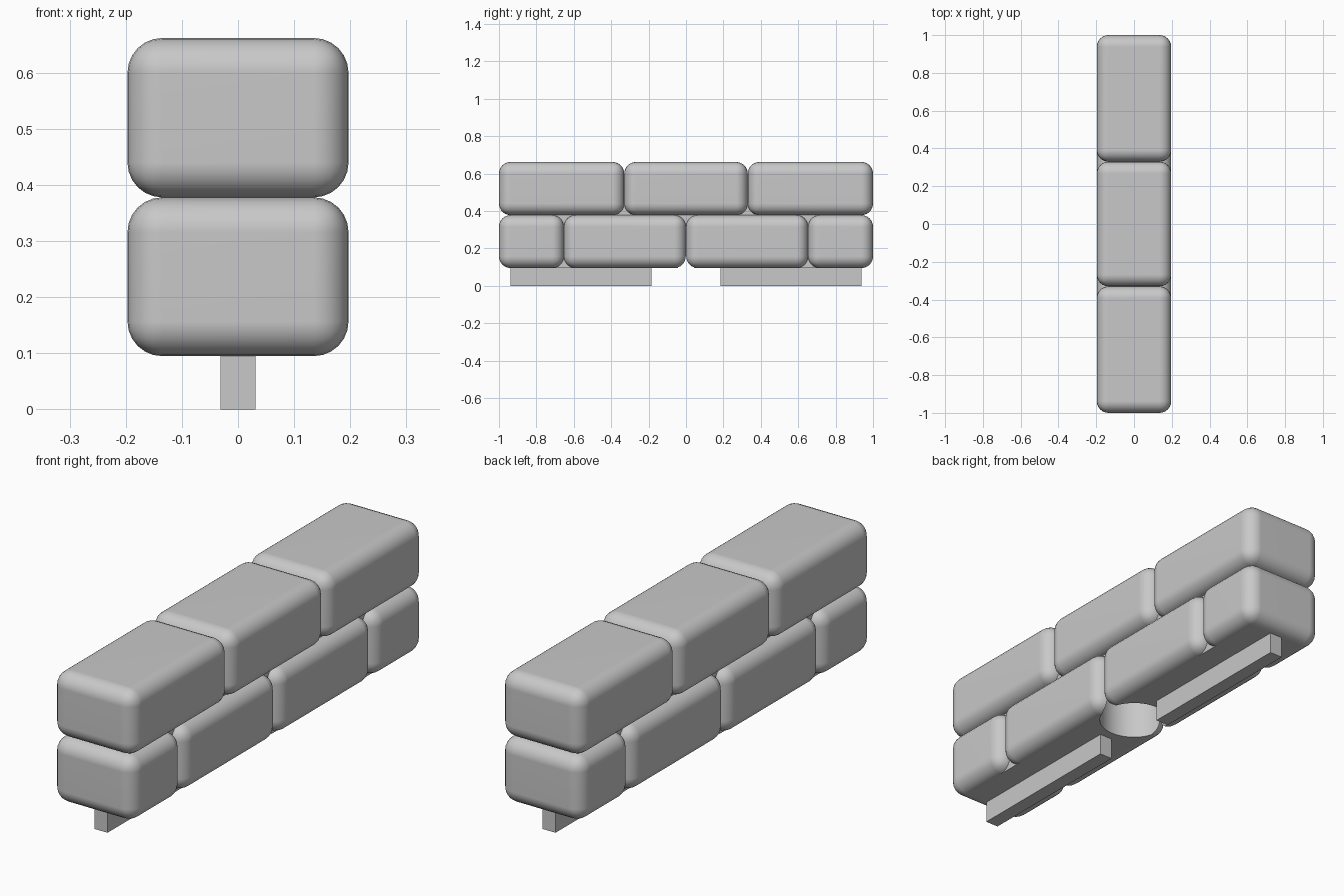
import bpy
import bmesh
from mathutils import Matrix, Vector

default = bpy.data.objects.get("Cube")
if default:
    bpy.data.objects.remove(default, do_unlink=True)

# One stone colour for everything
stone = bpy.data.materials.new("stone_grey")
stone.use_nodes = True
GREY = (0.58, 0.58, 0.58, 1)
stone.diffuse_color = GREY
stone.node_tree.nodes["Principled BSDF"].inputs["Base Color"].default_value = GREY

HALF_W = 0.197
BASE, MID, TOP = 0.095, 0.378, 0.662
ROUND = 0.062
HOLE_R, HOLE_TOP = 0.145, 0.30


def add_object(name, bm):
    mesh = bpy.data.meshes.new(name)
    bm.to_mesh(mesh)
    bm.free()
    mesh.materials.append(stone)
    obj = bpy.data.objects.new(name, mesh)
    bpy.context.collection.objects.link(obj)
    return obj


def box(name, half_w, y0, y1, z0, z1, radius=0):
    bm = bmesh.new()
    bmesh.ops.create_cube(bm, size=1)
    bmesh.ops.scale(bm, vec=Vector((half_w * 2, y1 - y0, z1 - z0)), verts=bm.verts)
    bmesh.ops.translate(bm, vec=Vector((0, (y0 + y1) / 2, (z0 + z1) / 2)), verts=bm.verts)
    if radius:
        bmesh.ops.bevel(bm, geom=bm.edges[:], offset=radius, segments=6,
                        profile=0.5, affect='EDGES', clamp_overlap=True)
    return add_object(name, bm)


def apply_modifiers(obj):
    bpy.ops.object.select_all(action='DESELECT')
    obj.select_set(True)
    bpy.context.view_layer.objects.active = obj
    for mod in list(obj.modifiers):
        bpy.ops.object.modifier_apply(modifier=mod.name)


# Two staggered courses of rounded bricks
courses = {
    "upper_brick": ((-1, -0.33, 0.33, 1), MID, TOP),
    "lower_brick": ((-1, -0.653, 0, 0.653, 1), BASE, MID),
}
bricks = []
for name, (joints, z0, z1) in courses.items():
    for i, (y0, y1) in enumerate(zip(joints, joints[1:])):
        bricks.append(box(f"{name}_{i + 1}", HALF_W, y0, y1, z0, z1, ROUND))

# Mortar core that closes the joints behind the rounded edges
core = box("mortar_core", HALF_W - ROUND + 0.003, -0.938, 0.938, BASE + 0.0005, TOP - ROUND)

# Round socket in the underside
bm = bmesh.new()
bmesh.ops.create_cone(bm, cap_ends=True, segments=48, radius1=HOLE_R, radius2=HOLE_R,
                      depth=HOLE_TOP, matrix=Matrix.Translation((0, 0, HOLE_TOP / 2)))
cutter = add_object("socket_cutter", bm)
cutter.hide_render = True
for obj in (bricks[4], bricks[5], core):
    cut = obj.modifiers.new("socket", 'BOOLEAN')
    cut.operation = 'DIFFERENCE'
    cut.solver = 'EXACT'
    cut.object = cutter
    apply_modifiers(obj)
bpy.data.objects.remove(cutter, do_unlink=True)

# Smooth rounded edges with flat brick faces
for obj in bricks + [core]:
    apply_modifiers(obj)
    bpy.ops.object.shade_smooth_by_angle(angle=0.6)
    obj.modifiers.new("flat_faces", 'WEIGHTED_NORMAL').keep_sharp = True

# Two locating rails under the wall
for name, side in (("front_rail", -1), ("back_rail", 1)):
    y0, y1 = sorted((side * 0.185, side * 0.938))
    box(name, 0.031, y0, y1, 0, BASE + 0.02)
